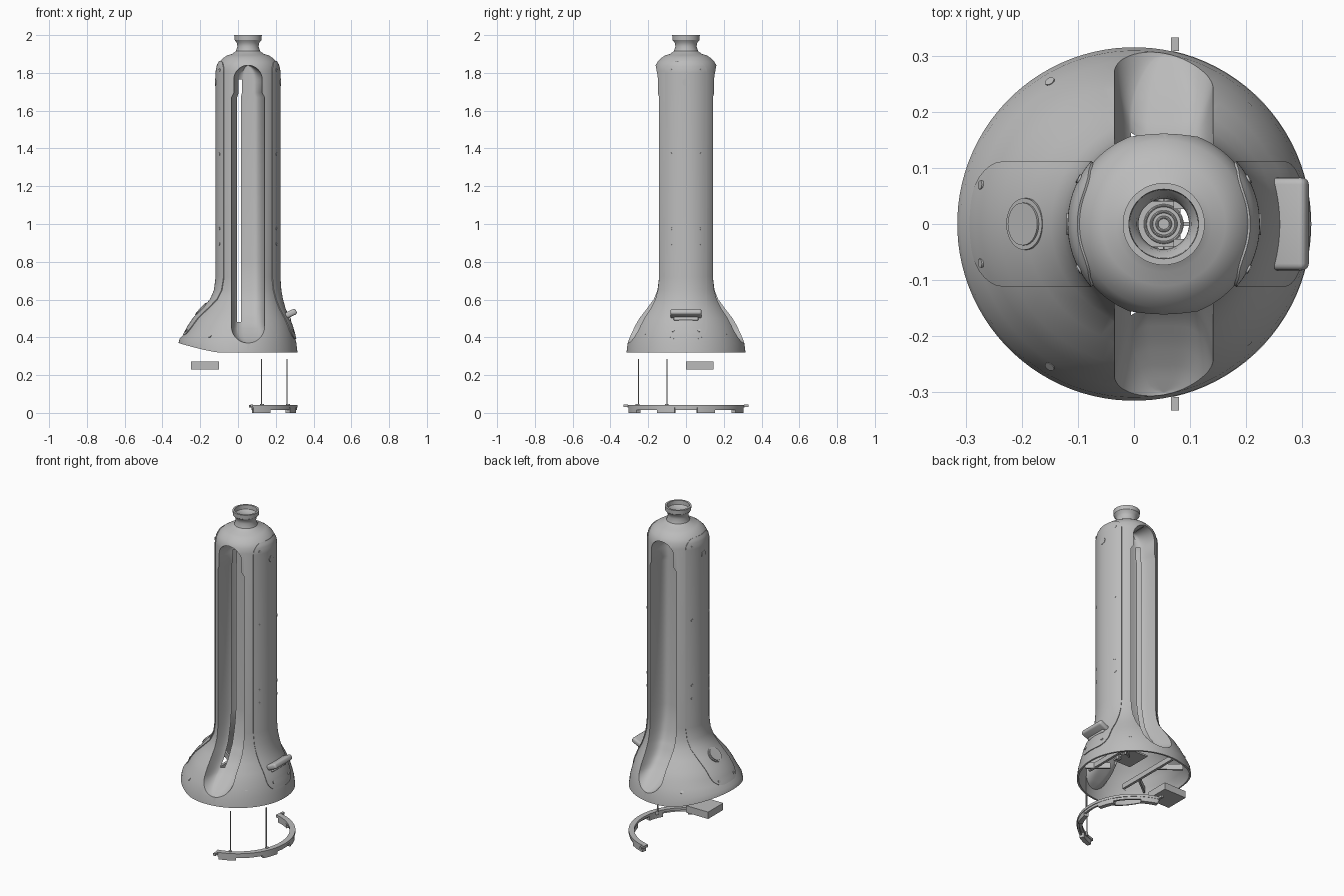
import bpy, bmesh, math
from mathutils import Vector

cube = bpy.data.objects.get("Cube")
if cube:
    bpy.data.objects.remove(cube)

grey = bpy.data.materials.new("grey plastic")
grey.use_nodes = True
GREY = (0.5, 0.5, 0.5, 1)
grey.diffuse_color = GREY
grey.node_tree.nodes["Principled BSDF"].inputs["Base Color"].default_value = GREY

AXIS = 0.053    # x of the tube axis
# shell profile: height, centre x, radius
PROFILE = [(0.32, 0, 0.315), (0.37, 0, 0.309), (0.42, 0.007, 0.291), (0.46, 0.012, 0.274),
           (0.50, 0.018, 0.253), (0.55, 0.03, 0.218), (0.60, 0.045, 0.189), (0.65, 0.051, 0.174),
           (0.72, AXIS, 0.167), (1.81, AXIS, 0.167), (1.84, AXIS, 0.161), (1.86, AXIS, 0.15),
           (1.88, AXIS, 0.13), (1.893, AXIS, 0.11), (1.90, AXIS, 0.085), (1.915, AXIS, 0.064),
           (1.94, AXIS, 0.056), (1.96, AXIS, 0.06), (1.975, AXIS, 0.072), (2.0, AXIS, 0.073)]


def section(z):
    """Centre x and radius of the shell at a height."""
    for (za, ca, ra), (zb, cb, rb) in zip(PROFILE, PROFILE[1:]):
        if z <= zb:
            t = (z - za) / (zb - za)
            return ca + (cb - ca) * t, ra + (rb - ra) * t
    return PROFILE[-1][1:]


def activate(ob):
    bpy.ops.object.select_all(action='DESELECT')
    ob.select_set(True)
    bpy.context.view_layer.objects.active = ob


def finish(ob, smooth=True):
    activate(ob)
    for mod in list(ob.modifiers):
        bpy.ops.object.modifier_apply(modifier=mod.name)
    if smooth:
        bpy.ops.object.shade_smooth_by_angle(angle=math.radians(32))
    return ob


def grid(name, rows, ring=False, loop=False, caps=False, skip=None):
    """Skin rows of points with quads; ring closes each row, loop joins last to first."""
    bm = bmesh.new()
    vs = [[bm.verts.new(p) for p in row] for row in rows]
    n, m = len(rows), len(rows[0])
    for i in range(n if loop else n - 1):
        for j in range(m if ring else m - 1):
            if skip and skip(i, j):
                continue
            a, b = vs[i], vs[(i + 1) % n]
            bm.faces.new((a[j], a[(j + 1) % m], b[(j + 1) % m], b[j]))
    if caps:
        bm.faces.new(vs[0])
        bm.faces.new(vs[-1])
    bmesh.ops.recalc_face_normals(bm, faces=bm.faces)
    mesh = bpy.data.meshes.new(name)
    bm.to_mesh(mesh)
    bm.free()
    mesh.materials.append(grey)
    ob = bpy.data.objects.new(name, mesh)
    bpy.context.collection.objects.link(ob)
    return ob


def box(name, centre, size, rot=(0, 0, 0), bevel=0):
    bpy.ops.mesh.primitive_cube_add(size=1, location=centre, rotation=rot)
    ob = bpy.context.object
    ob.name = name
    ob.scale = size
    bpy.ops.object.transform_apply(location=False, rotation=False, scale=True)
    ob.data.materials.append(grey)
    if bevel:
        mod = ob.modifiers.new("bevel", 'BEVEL')
        mod.width, mod.segments = bevel, 4
    return finish(ob, bool(bevel))


def rod(name, centre, direction, radius, depth, sides=20):
    bpy.ops.mesh.primitive_cylinder_add(vertices=sides, radius=radius, depth=depth, location=centre,
                                        rotation=Vector(direction).to_track_quat('Z', 'Y').to_euler())
    ob = bpy.context.object
    ob.name = name
    ob.data.materials.append(grey)
    return finish(ob)


def arc(name, r0, r1, z0, z1, a0, a1, steps=40):
    rows = []
    for k in range(steps + 1):
        a = math.radians(a0 + (a1 - a0) * k / steps)
        rows.append([(r * math.cos(a), r * math.sin(a), z)
                     for r, z in ((r0, z0), (r1, z0), (r1, z1), (r0, z1))])
    return finish(grid(name, rows, ring=True, caps=True))


# Hollow shell: flared foot, tube, shoulder and neck, with the rim raised at -x
def shell_ring(z, cx, r, sides=96):
    row = []
    for k in range(sides):
        a = 2 * math.pi * (k + 0.5) / sides
        x = cx + r * math.cos(a)
        lift = 0.05 * min(1, max(0, (-0.1 - x) / 0.215)) ** 1.3
        row.append((x, r * math.sin(a), z + lift * max(0, (0.42 - z) / 0.1)))
    return row


outer = [shell_ring(z, c, r) for z, c, r in PROFILE]
inner = [shell_ring(z, c, r - 0.011) for z, c, r in reversed(PROFILE)]
shell = grid("body_shell", outer + inner, ring=True, loop=True)

# Half outline of the long slot: half width, height (narrower near the top)
LOW, HIGH, R1, R2 = 0.37, 1.84, 0.088, 0.075
slot = [(max(0.001, R1 * math.sin(t)), LOW + R1 * (1 - math.cos(t)))
        for t in (math.pi / 2 * k / 12 for k in range(13))]
slot += [(R1, z) for z in (0.48, 0.50, 0.52, 0.55, 0.58, 0.60, 0.65, 0.72, 0.80, 1.67)]
slot += [(R2, 1.695), (R2, 1.75)]
slot += [(max(0.001, R2 * math.cos(t)), HIGH - R2 + R2 * math.sin(t))
         for t in (math.pi / 2 * k / 12 for k in range(13))]

outline = [(AXIS + w, z) for w, z in slot] + [(AXIS - w, z) for w, z in reversed(slot)]
cutter = grid("slot_cutter", [[(x, y, z) for x, z in outline] for y in (-0.5, 0.5)],
              ring=True, caps=True)
mod = shell.modifiers.new("slot", 'BOOLEAN')
mod.operation, mod.solver, mod.object = 'DIFFERENCE', 'EXACT', cutter
finish(shell)
bpy.data.objects.remove(cutter)

# Concave channels behind both slots, each with a narrow see-through gap
GAP = (-0.66, -0.43)
across = [math.sin(math.pi / 2 * k / 14) for k in range(-14, 15)]
across = sorted([s for s in across if not GAP[0] - 0.02 < s < GAP[1] + 0.02] + list(GAP))
gap_col = across.index(GAP[0])
FLOOR = [(0.37, 0.30), (0.39, 0.26), (0.42, 0.215), (0.46, 0.165), (0.52, 0.115),
         (0.60, 0.075), (0.70, 0.05), (0.80, 0.04), (2.0, 0.04)]


def floor_depth(z):
    for (za, ya), (zb, yb) in zip(FLOOR, FLOOR[1:]):
        if z <= zb:
            return ya + (yb - ya) * (z - za) / (zb - za)


for side, label in ((-1, "front"), (1, "back")):
    rows = []
    for w, z in slot:
        cx, r = section(z)
        row = []
        for s in across:
            x = AXIS + w * s
            lip = math.sqrt(r * r - (x - cx) ** 2) - 0.001
            deep = min(floor_depth(z), lip)
            row.append((x, side * (deep + (lip - deep) * abs(s) ** 5), z))
        rows.append(row)
    finish(grid(label + "_channel", rows,
                skip=lambda i, j: j == gap_col and slot[i][1] > 0.465 and slot[i + 1][1] < 1.77))


# Raised side panels with rounded ends, following the shell
def surface(side, y, z, out=0.0):
    cx, r = section(z)
    return Vector((cx + side * math.sqrt((r + out) ** 2 - y * y), y, z))


def side_panel(name, side, low, high, half=0.11, rad=0.06):
    curve = [rad * (1 - math.cos(math.pi / 2 * k / 8)) for k in range(9)]
    heights = [low + d for d in curve] + [high - d for d in curve]
    heights += [z for z, _, _ in PROFILE if low + rad < z < high - rad]
    rows = []
    for z in sorted(heights):
        d = min(rad, z - low, high - z)
        w = half - rad + math.sqrt(max(0, rad ** 2 - (rad - d) ** 2))
        rows.append([surface(side, w * (k / 8 - 1), z, 0.0005) for k in range(17)])
    ob = grid(name, rows)
    mod = ob.modifiers.new("thickness", 'SOLIDIFY')
    mod.thickness, mod.offset = 0.008, 0
    finish(ob)


side_panel("left_panel", 1, 0.39, 1.86)
side_panel("right_panel", -1, 0.41, 1.86)

# Screws in the panels and the foot
for side in (-1, 1):
    for y in (-0.08, 0.08):
        for z in (1.815, 1.37, 0.975, 0.895):
            p = surface(side, y, z, 0.004)
            rod("panel_screw", p, (p.x - AXIS, y, 0), 0.008, 0.006, 12)
        p = surface(side, y * 0.87, 0.435, 0.004)
        rod("foot_panel_screw", p, (side, y, 0.5), 0.008, 0.008, 12)
    rod("panel_sensor", surface(side, 0, 1.75, 0.004), (side, 0, 0), 0.02, 0.005)
    for x, z in ((0.2, 0.42), (-0.148, 0.405)):
        rod("foot_screw", (x, side * (0.207 if x > 0 else 0.251), z), (x, side * 0.22, 0.2), 0.009, 0.012, 12)

# Round button on the right panel and tilted handle on the left one
spot = surface(-1, 0, 0.55, 0.005)
tilt = Vector((-0.72, 0, 0.69))
rod("button_ring", spot, tilt, 0.046, 0.008, 40)
rod("button", spot + tilt * 0.004, tilt, 0.038, 0.008, 40)
box("handle", (0.277, 0, 0.525), (0.07, 0.165, 0.032), (0, math.radians(-25), 0), 0.012)
box("handle_base", (0.262, 0, 0.5), (0.03, 0.13, 0.03), (0, math.radians(-25), 0), 0.006)

# Inner deck seen through the neck, with rings and struts
box("inner_deck", (0.025, 0, 0.445), (0.116, 0.15, 0.01))
for radius in (0.012, 0.022, 0.033):
    bpy.ops.mesh.primitive_torus_add(location=(AXIS, 0, 0.452), major_radius=radius, minor_radius=0.0025,
                                     major_segments=32, minor_segments=8)
    bpy.context.object.name = "deck_ring"
    bpy.context.object.data.materials.append(grey)
    finish(bpy.context.object)
box("deck_strut", (0.12, 0, 0.445), (0.1, 0.008, 0.01))
for side in (-1, 1):
    box("deck_block", (0.08, side * 0.037, 0.445), (0.02, 0.02, 0.03))

# Ribs inside the open foot
for angle in (38, -38, 142, -142):
    a = math.radians(angle)
    box("foot_rib", (0.2 * math.cos(a), 0.2 * math.sin(a), 0.4), (0.14, 0.01, 0.035), (0, 0, a))
box("foot_cross_bar", (-0.1, 0, 0.4), (0.015, 0.42, 0.03))
box("foot_cross_bar", (0.17, 0, 0.4), (0.015, 0.36, 0.03))

# Loose block under the foot
box("loose_block", (-0.175, 0.072, 0.25), (0.15, 0.145, 0.042))

# Half ring under the foot, with lower pads, end tabs and two pins
arc("half_ring", 0.285, 0.316, 0.028, 0.043, -78, 78)
arc("ring_wall", 0.3, 0.312, 0.014, 0.03, -76, 76)
for a in (-66, -20, 20, 66):
    arc("ring_pad", 0.288, 0.314, 0.0, 0.03, a - 9, a + 9, 8)
for side in (-1, 1):
    box("ring_tab", (0.073, side * 0.32, 0.037), (0.014, 0.024, 0.014))
for x, y in ((0.125, -0.252), (0.26, -0.1)):
    rod("ring_pin", (x, y, 0.16), (0, 0, 1), 0.003, 0.25, 8)
    rod("pin_foot", (x * 1.02, y * 1.02, 0.036), (0, 0, 1), 0.01, 0.02, 12)
